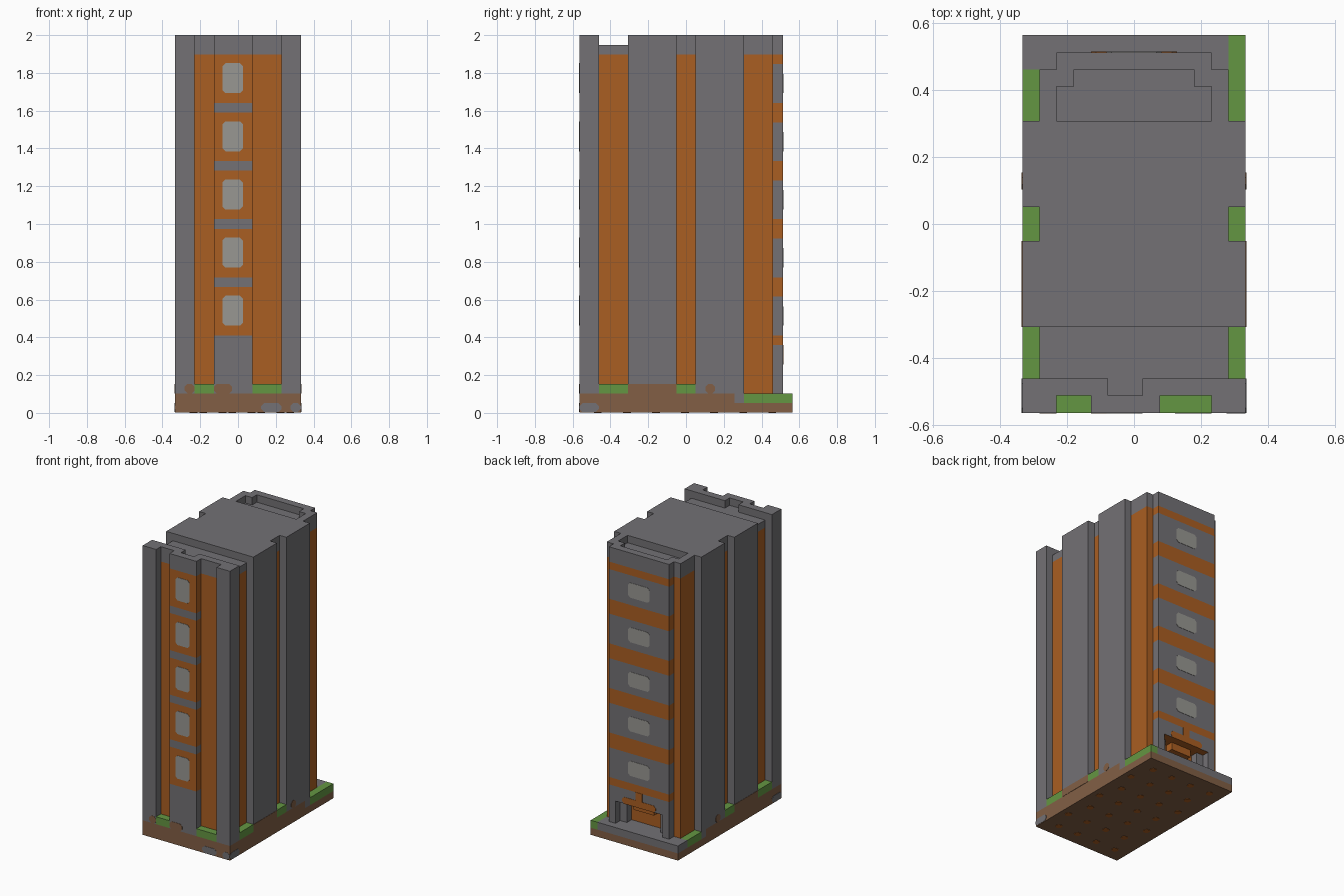
import bpy, bmesh

V = 2 / 39          # one block of the building grid
THIN = 0.04         # thickness of painted plates, in blocks

cube = bpy.data.objects.get("Cube")
if cube:
    bpy.data.objects.remove(cube)


def material(name, rgb):
    m = bpy.data.materials.new(name)
    m.use_nodes = True
    lin = [((c / 255 + 0.055) / 1.055) ** 2.4 for c in rgb] + [1]
    m.diffuse_color = lin
    m.node_tree.nodes["Principled BSDF"].inputs["Base Color"].default_value = lin
    return m


GRAY, ORANGE, GREEN, BROWN, GLASS = range(5)
MATS = [material("gray concrete", (115, 113, 117)),
        material("orange cladding", (170, 94, 34)),
        material("green grass", (100, 150, 66)),
        material("brown earth", (130, 95, 69)),
        material("pale glass", (152, 151, 146))]


def extrude(name, outline, levels, paint=GRAY, place=lambda u, v, w: (u, v, w)):
    """Stack an outline through levels; paint is a colour or a rule per wall."""
    bm = bmesh.new()
    rings = [[bm.verts.new([c * V for c in place(u, v, w)]) for u, v in outline]
             for w in levels]
    rule = paint if callable(paint) else lambda p, q, z: paint
    n = len(outline)
    for k in range(len(rings) - 1):
        for i in range(n):
            j = (i + 1) % n
            f = bm.faces.new((rings[k][i], rings[k][j], rings[k + 1][j], rings[k + 1][i]))
            f.material_index = rule(outline[i], outline[j], levels[k])
    bottom, top = bm.faces.new(rings[0][::-1]), bm.faces.new(rings[-1])
    if callable(paint):
        bottom.material_index = ORANGE      # becomes the entrance ceiling
    else:
        bottom.material_index = top.material_index = paint
    bmesh.ops.recalc_face_normals(bm, faces=bm.faces)
    mesh = bpy.data.meshes.new(name)
    bm.to_mesh(mesh)
    bm.free()
    for m in MATS:
        mesh.materials.append(m)
    ob = bpy.data.objects.new(name, mesh)
    bpy.context.collection.objects.link(ob)
    return ob


def rect(u0, u1, v0, v1):
    return [(u0, v0), (u1, v0), (u1, v1), (u0, v1)]


def box(name, x0, x1, y0, y1, z0, z1, colour):
    extrude(name, rect(x0, x1, y0, y1), [z0, z1], colour)


def plate(name, place, u0, u1, v0, v1, colour, cut=0.3):
    """Thin painted patch with clipped corners."""
    pts = [(u0 + cut, v0), (u1 - cut, v0), (u1, v0 + cut), (u1, v1 - cut),
           (u1 - cut, v1), (u0 + cut, v1), (u0, v1 - cut), (u0, v0 + cut)]
    if not cut:
        pts = rect(u0, u1, v0, v1)
    extrude(name, pts, [0, THIN], colour, place)


def mirrored(half):
    return half + [(-x, y) for x, y in reversed(half)]


def on_front(u, v, w):
    return (u, -11 - w, v)


def on_back(u, v, w):
    return (u, 10 + w, v)


def on_side(s):
    return lambda u, v, w: (s * (6.5 + w), u, v)


# Footprint pieces
front = [(-6.5, -11), (-4.5, -11), (-4.5, -10), (-2.5, -10), (-2.5, -11),
         (1.5, -11), (1.5, -10), (4.5, -10), (4.5, -11), (6.5, -11)]
middle = [(6.5, -6), (6.5, -1), (5.5, -1), (5.5, 1), (6.5, 1), (6.5, 6)]
side = [(6.5, -9), (5.5, -9), (5.5, -6)] + middle + [(5.5, 6), (5.5, 9), (4.5, 9), (4.5, 10)]
doorway = [(3.5, 10), (3.5, 9), (2.5, 9), (2.5, 8)]


def wall_colour(p, q, z):
    mx, my = (p[0] + q[0]) / 2, (p[1] + q[1]) / 2
    if z >= 37:
        return GRAY
    recess = abs(p[0]) == abs(q[0]) == 5.5
    back_step = p[1] == q[1] == 9 and abs(mx) > 4
    if recess or back_step or p[1] == q[1] == -10 or p[1] == q[1] == 8:
        return ORANGE
    if -2.5 <= mx <= 1.5 and my < -10:          # window bay on the front
        return ORANGE if z >= 8 and z % 6 != 1 else GRAY
    if my > 9:                                  # striped bay on the back
        return ORANGE if z >= 7 and z % 6 < 2 else GRAY
    return GRAY


# Tower: ground floor with doorway, then the upper floors
floors = sorted({5, 7, 8, 36, 37, 38} | {6 * k + d for k in range(2, 6) for d in range(3)})
extrude("ground_floor", front + mirrored(side + doorway), [2, 5], wall_colour)
extrude("upper_floors", front + mirrored(side), floors, wall_colour)

# Roof parapets
extrude("front_parapet", front + [(6.5, -9), (0.5, -9), (0.5, -10), (-1.5, -10),
                                  (-1.5, -9), (-6.5, -9)], [38, 39])
extrude("main_roof", mirrored(middle), [38, 39])
extrude("back_parapet", mirrored([(4.5, 6), (5.5, 6), (5.5, 9), (4.5, 9), (4.5, 10)])
        + [(-4.5, 8), (-3.5, 8), (-3.5, 9), (3.5, 9), (3.5, 8), (4.5, 8)], [38, 39])

# Base slab, forecourt and grass
box("base_slab", -6.5, 6.5, -11, 11, THIN, 1, BROWN)
box("base_earth", -6.5, 6.5, -11, 5, 1, 2, BROWN)
box("forecourt_sill", -6.5, 6.5, 5, 6, 1, 2, GRAY)
box("forecourt", -5.5, 5.5, 6, 11, 1, 2, GRAY)
box("forecourt_corner", -6.5, -5.5, 9, 11, 1, 2, GRAY)
box("right_back_lawn", -6.5, -5.5, 6, 9, 1, 2, GREEN)
box("left_back_lawn", 5.5, 6.5, 6, 11, 1, 2, GREEN)
for x0, x1 in ((-4.5, -2.5), (1.5, 4.5)):
    box("front_planter", x0, x1, -11, -10, 2, 3, GREEN)
for x0 in (-6.5, 5.5):
    for y0, y1 in ((-9, -6), (-1, 1)):
        box("side_planter", x0, x0 + 1, y0, y1, 2, 3, GREEN)

# Entrance canopy block
box("entrance_canopy", -1.5, 1.5, 8, 9, 4, 5, ORANGE)

# Windows on each floor
for k in range(5):
    z = 9 + 6 * k
    plate("front_window", on_front, -1.6, 0.5, z, z + 3.1, GLASS)
    plate("back_window", on_back, -1.6, 1.6, z, z + 2, GLASS)

# Cladding pattern above the entrance
plate("entrance_post", on_back, -0.5, 0.5, 5.9, 7, ORANGE, 0)
plate("entrance_lintel", on_back, -2.5, 2.5, 5, 5.9, ORANGE)

# Earth splashed up the walls, and bare concrete patches
plate("front_earth", on_front, -2.5, -0.6, 2, 3, BROWN)
plate("front_earth", on_front, -5.5, -4.5, 2, 3, BROWN)
plate("front_patch", on_front, 2.4, 4.5, 0.1, 1, GRAY)
plate("front_patch", on_front, 5.4, 6.5, 0.1, 1, GRAY)
for s in (-1, 1):
    plate("side_earth", on_side(s), -6, -1, 2, 3, BROWN, 0)
    plate("side_earth", on_side(s), 2, 3, 2, 3, BROWN)
    plate("side_patch", on_side(s), -11, -9, 0.1, 1, GRAY)

# Spots on the underside
for i in range(4):
    for j in range(7):
        x, y = -5 + 3 * i + j % 2, -9.5 + 3 * j
        plate("underside_spot", lambda u, v, w: (u, v, THIN - w),
              x, x + 0.8, y, y + 0.8, ORANGE, 0.2)
